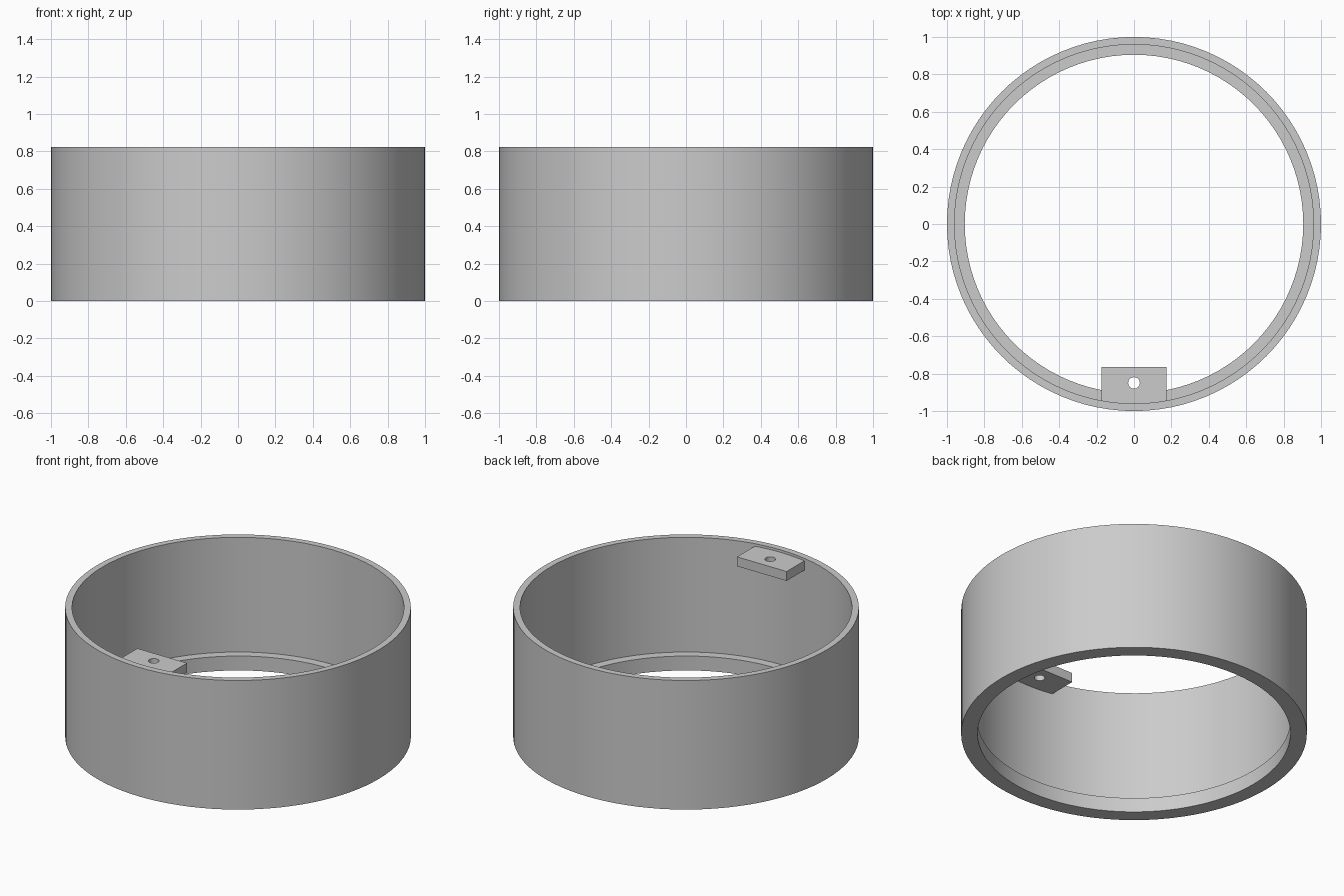
import bpy, bmesh, math
from mathutils import Vector

cube = bpy.data.objects.get("Cube")
if cube:
    bpy.data.objects.remove(cube)

HEIGHT, LIP_HEIGHT = 0.824, 0.092
R_OUT, R_IN, R_LIP = 1.0, 0.96, 0.905
TAB_HALF, TAB_FRONT, TAB_LOW, TAB_TOP = 0.175, -0.765, 0.748, 0.808
HOLE_Y, HOLE_R = -0.85, 0.031

grey = bpy.data.materials.new("plain grey")
grey.use_nodes = True
colour = (0.6, 0.6, 0.6, 1)
grey.diffuse_color = colour
grey.node_tree.nodes["Principled BSDF"].inputs["Base Color"].default_value = colour


def finish(bm, name):
    """Turn a bmesh into a named object with smooth curves and sharp edges."""
    bmesh.ops.recalc_face_normals(bm, faces=bm.faces)
    mesh = bpy.data.meshes.new(name)
    bm.to_mesh(mesh)
    bm.free()
    mesh.materials.append(grey)
    obj = bpy.data.objects.new(name, mesh)
    bpy.context.collection.objects.link(obj)
    bpy.ops.object.select_all(action='DESELECT')
    bpy.context.view_layer.objects.active = obj
    obj.select_set(True)
    bpy.ops.object.shade_smooth_by_angle(angle=math.radians(30))
    return obj


def add_loop(bm, points):
    verts = [bm.verts.new(p) for p in points]
    return [bm.edges.new((a, b)) for a, b in zip(verts, verts[1:] + verts[:1])]


# Ring wall with an inner lip at the foot
bm = bmesh.new()
profile = [(R_OUT, 0), (R_OUT, HEIGHT), (R_IN, HEIGHT),
           (R_IN, LIP_HEIGHT), (R_LIP, LIP_HEIGHT), (R_LIP, 0)]
edges = add_loop(bm, [(r, 0, z) for r, z in profile])
verts = list(bm.verts)
bmesh.ops.spin(bm, geom=verts + edges, cent=(0, 0, 0), axis=(0, 0, 1),
               angle=math.tau, steps=96, use_merge=True)
bmesh.ops.remove_doubles(bm, verts=bm.verts, dist=0.0001)
finish(bm, "ring_wall")

# Mounting tab: curved back buried in the wall, drilled with a screw hole
bm = bmesh.new()
r_back = R_IN + 0.012
spread = math.asin(TAB_HALF / r_back)
arc = [spread * (1 - i / 4) for i in range(9)]
outline = [(-TAB_HALF, TAB_FRONT, TAB_LOW), (TAB_HALF, TAB_FRONT, TAB_LOW)]
outline += [(r_back * math.sin(a), -r_back * math.cos(a), TAB_LOW) for a in arc]
hole = [(HOLE_R * math.cos(a), HOLE_Y + HOLE_R * math.sin(a), TAB_LOW)
        for a in (math.tau * i / 24 for i in range(24))]
edges = add_loop(bm, outline) + add_loop(bm, hole)
bmesh.ops.triangle_fill(bm, edges=edges, use_beauty=True, normal=Vector((0, 0, 1)))
top = bmesh.ops.extrude_face_region(bm, geom=list(bm.faces), use_keep_orig=True)
bmesh.ops.translate(bm, vec=(0, 0, TAB_TOP - TAB_LOW),
                    verts=[g for g in top["geom"] if isinstance(g, bmesh.types.BMVert)])
finish(bm, "mounting_tab")
